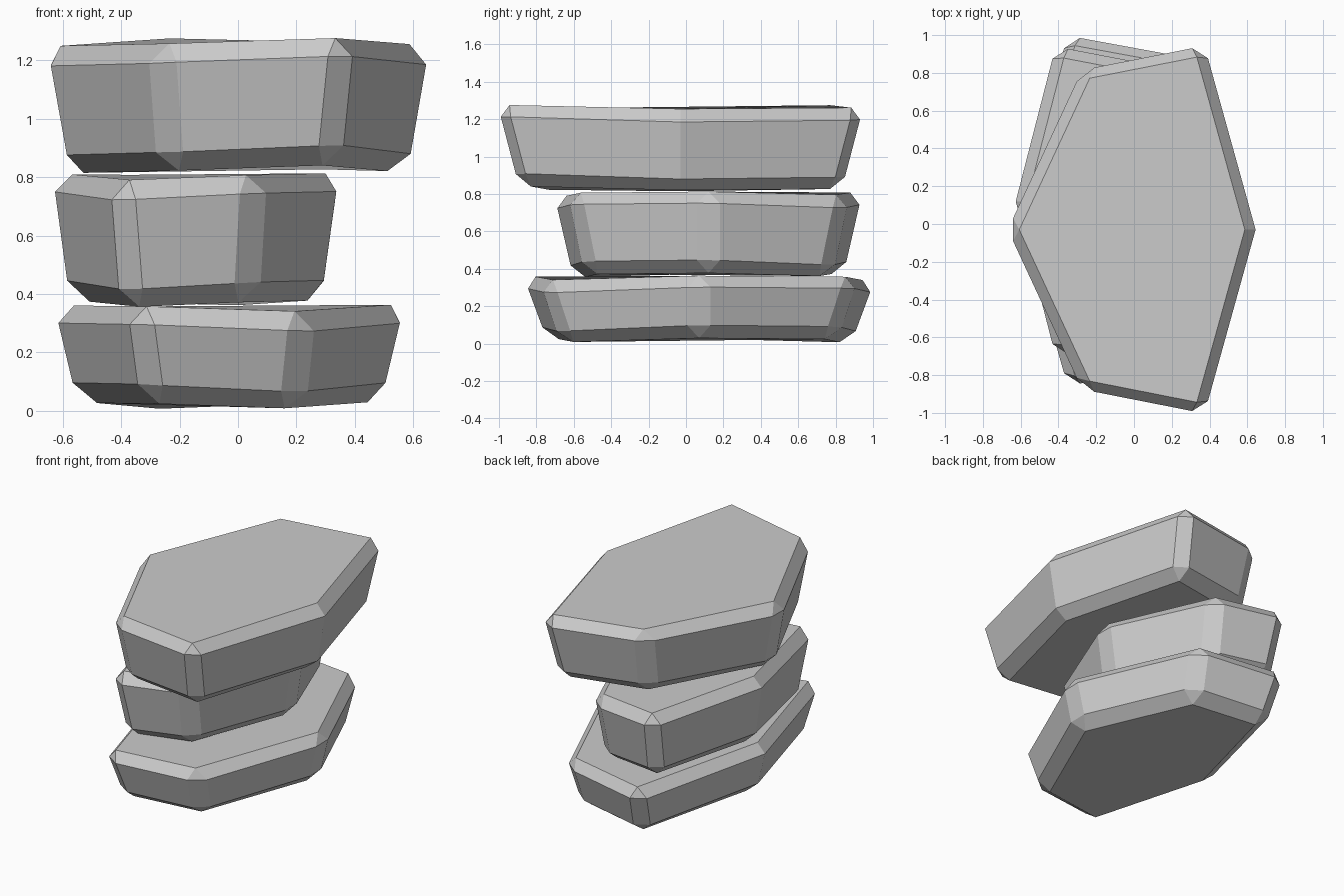
import bpy, bmesh

if "Cube" in bpy.data.objects:
    bpy.data.objects.remove(bpy.data.objects["Cube"])


def stone(name, center, taper, height, corners, bevel=0.066):
    """Six-sided slab: a wavy top rim, a narrower bottom rim, chipped edges."""
    cx, cy = center
    bm = bmesh.new()
    top = [bm.verts.new((x, y, z)) for x, y, z in corners]
    bottom = [bm.verts.new((cx + (x - cx) * taper, cy + (y - cy) * taper, z - height))
              for x, y, z in corners]
    bm.faces.new(top)
    bm.faces.new(bottom[::-1])
    n = len(corners)
    for i in range(n):
        j = (i + 1) % n
        bm.faces.new((top[i], bottom[i], bottom[j], top[j]))
    bmesh.ops.recalc_face_normals(bm, faces=bm.faces)
    mesh = bpy.data.meshes.new(name)
    bm.to_mesh(mesh)
    bm.free()
    obj = bpy.data.objects.new(name, mesh)
    bpy.context.collection.objects.link(obj)
    # Chamfer only the clear corners; the blunt side corner stays a plain edge
    mod = obj.modifiers.new("chipped_edges", 'BEVEL')
    mod.width = bevel
    mod.segments = 1
    mod.limit_method = 'ANGLE'
    mod.angle_limit = 0.61
    return obj


# Corners run: left, front left, front right, right, back right, back left
stone("bottom_stone", (-0.02, 0.07), 0.87, 0.333, [
    (-0.63, 0.07, 0.365), (-0.36, -0.88, 0.36), (0.24, -0.77, 0.335),
    (0.595, 0.07, 0.367), (0.24, 0.91, 0.36), (-0.36, 1.02, 0.335)])

stone("middle_stone", (-0.14, 0.12), 0.88, 0.435, [
    (-0.635, 0.12, 0.815), (-0.42, -0.715, 0.785), (0.075, -0.62, 0.81),
    (0.37, 0.12, 0.817), (0.075, 0.86, 0.79), (-0.42, 0.955, 0.81)])

stone("top_stone", (0.0, -0.03), 0.885, 0.435, [
    (-0.68, -0.03, 1.245), (-0.28, -0.89, 1.255), (0.38, -1.02, 1.28),
    (0.655, -0.03, 1.25), (0.38, 0.96, 1.26), (-0.28, 0.83, 1.28)])
